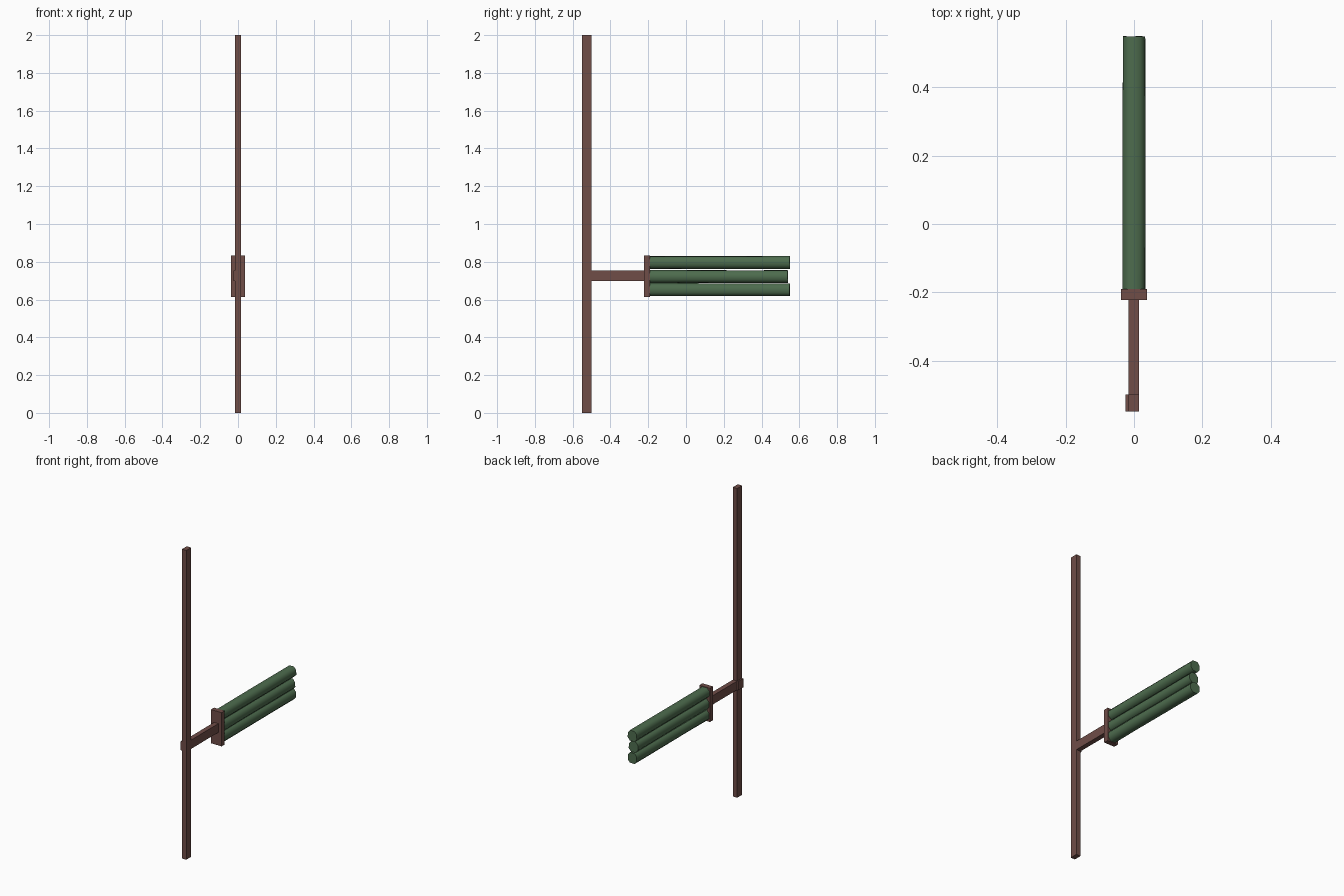
import bpy, bmesh, math, random

if "Cube" in bpy.data.objects:
    bpy.data.objects.remove(bpy.data.objects["Cube"])

random.seed(4)


def material(name, rgb):
    m = bpy.data.materials.new(name)
    m.diffuse_color = (*rgb, 1)
    m.use_nodes = True
    m.node_tree.nodes["Principled BSDF"].inputs["Base Color"].default_value = m.diffuse_color
    return m


BROWN = material("brown wood", (0.16, 0.075, 0.064))
GREEN = material("dark green", (0.075, 0.15, 0.076))


def make(name, bm, mat):
    bmesh.ops.recalc_face_normals(bm, faces=bm.faces)
    me = bpy.data.meshes.new(name)
    bm.to_mesh(me)
    bm.free()
    me.materials.append(mat)
    ob = bpy.data.objects.new(name, me)
    bpy.context.collection.objects.link(ob)
    return ob


def box(name, lo, hi, mat):
    bm = bmesh.new()
    bmesh.ops.create_cube(bm, size=1)
    for v in bm.verts:
        v.co = [a + (c + 0.5) * (b - a) for a, b, c in zip(lo, hi, v.co)]
    return make(name, bm, mat)


def roll(name, z, y_end):
    # slightly irregular eight-sided bundle running along y
    bm = bmesh.new()
    profile = [(1, .45), (.5, 1), (-.5, 1), (-1, .45),
               (-1, -.45), (-.5, -1), (.5, -1), (1, -.45)]
    rings = []
    for y in (-0.195, 0.0, 0.28, y_end):
        ring = []
        for px, pz in profile:
            jx, jz = random.uniform(.92, 1), random.uniform(.92, 1)
            jy = random.uniform(-.004, 0) if y == y_end else 0
            ring.append(bm.verts.new((px * .034 * jx, y + jy, z + pz * .035 * jz)))
        rings.append(ring)
    for a, b in zip(rings, rings[1:]):
        for i in range(8):
            j = (i + 1) % 8
            bm.faces.new((a[i], a[j], b[j], b[i]))
    bm.faces.new(rings[0])
    bm.faces.new(rings[-1])
    ob = make(name, bm, GREEN)
    bpy.ops.object.select_all(action='DESELECT')
    ob.select_set(True)
    bpy.context.view_layer.objects.active = ob
    bpy.ops.object.shade_smooth_by_angle(angle=math.radians(60))


# upright pole, arm, tenon showing on the pole's left, and end plate
box("pole", (-0.016, -0.55, 0), (0.015, -0.50, 2), BROWN)
box("arm", (-0.016, -0.51, 0.698), (0.015, -0.215, 0.755), BROWN)
box("arm_tenon", (-0.025, -0.55, 0.698), (-0.014, -0.50, 0.755), BROWN)
box("end_plate", (-0.038, -0.222, 0.614), (0.038, -0.19, 0.832), BROWN)

# three stacked green rolls
for name, z, y_end in (("top_roll", 0.796, 0.552),
                       ("middle_roll", 0.722, 0.54),
                       ("bottom_roll", 0.652, 0.552)):
    roll(name, z, y_end)
